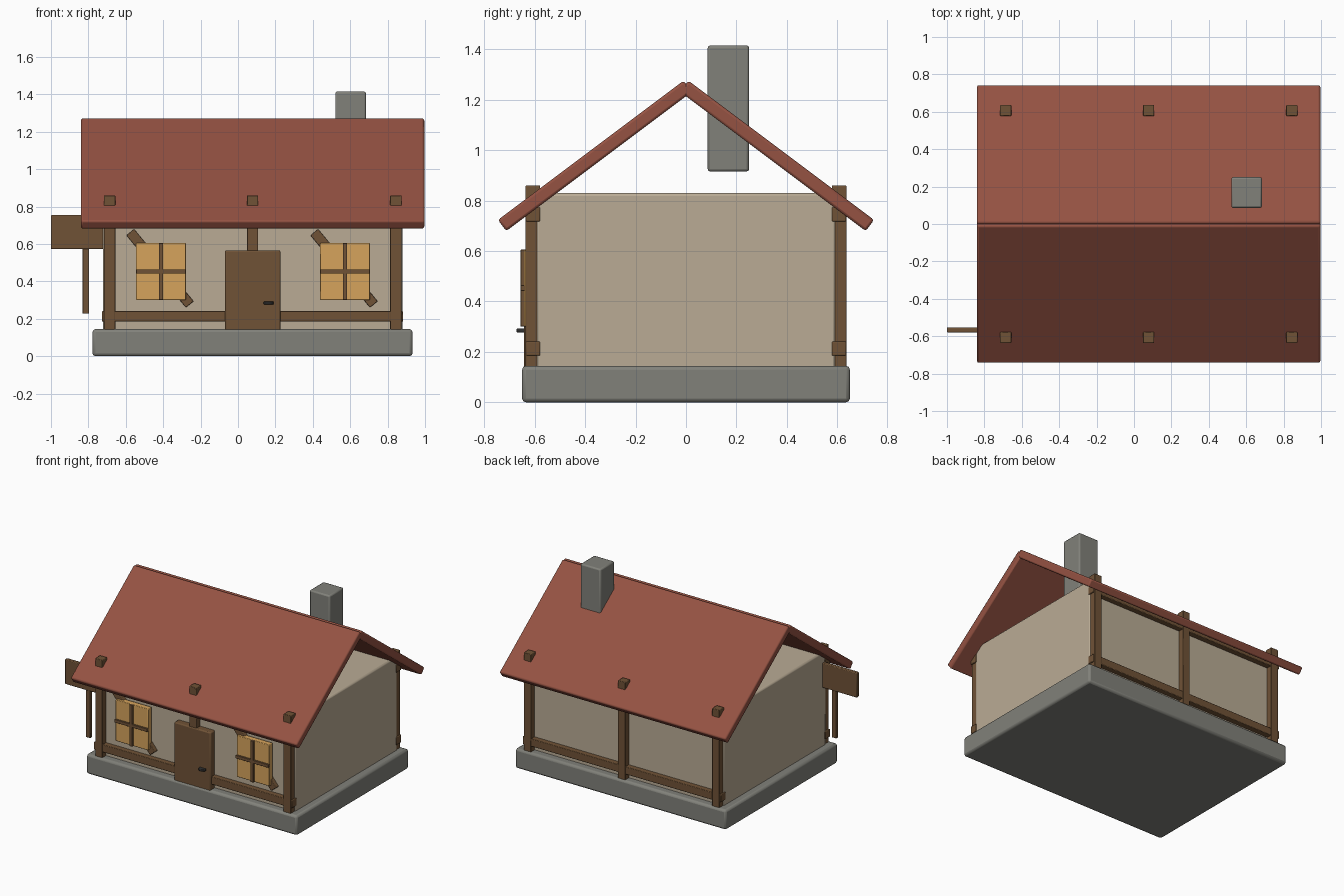
import bpy, math

if "Cube" in bpy.data.objects:
    bpy.data.objects.remove(bpy.data.objects["Cube"])


def material(name, rgb):
    m = bpy.data.materials.new(name)
    m.diffuse_color = (*rgb, 1)
    m.use_nodes = True
    m.node_tree.nodes["Principled BSDF"].inputs["Base Color"].default_value = m.diffuse_color
    return m


STONE = material("stone", (0.22, 0.22, 0.195))
PLASTER = material("plaster", (0.49, 0.41, 0.30))
WOOD = material("wood", (0.16, 0.085, 0.037))
TILE = material("tile", (0.30, 0.085, 0.055))
GLOW = material("window_glow", (0.67, 0.37, 0.107))
IRON = material("iron", (0.03, 0.03, 0.03))


def finish(ob, name, mat, bevel):
    ob.name = name
    ob.data.materials.append(mat)
    if bevel:
        b = ob.modifiers.new("bevel", 'BEVEL')
        b.width, b.segments = bevel, 2
    bpy.ops.object.shade_smooth_by_angle(angle=math.radians(30))
    return ob


def block(name, center, size, mat, bevel=0.004, rot=(0, 0, 0)):
    bpy.ops.mesh.primitive_cube_add(size=1, location=center, rotation=rot)
    ob = bpy.context.object
    ob.scale = size
    bpy.ops.object.transform_apply(location=False, rotation=False, scale=True)
    return finish(ob, name, mat, bevel)


def box(name, x, y, z, mat, bevel=0.004):
    spans = (x, y, z)
    return block(name, [(a + b) / 2 for a, b in spans],
                 [b - a for a, b in spans], mat, bevel)


CX = 0.078  # middle of the house body

# Foundation and walls
box("foundation", (-0.778, 0.933), (-0.65, 0.65), (0, 0.145), STONE, 0.016)
box("walls", (-0.722, 0.879), (-0.594, 0.594), (0.13, 0.83), PLASTER, 0.012)

# Timber frame on the front and back
for s, side in ((-1, "front"), (1, "back")):
    for i, x in enumerate((-0.686, CX, 0.844)):
        block(f"{side}_post_{i}", (x, s * 0.607, 0.5), (0.06, 0.058, 0.72), WOOD)
    for level, z in (("lower", 0.213), ("upper", 0.745)):
        block(f"{side}_{level}_beam", (CX, s * 0.606, z), (1.61, 0.056, 0.056), WOOD)

# Roof slopes meeting at the ridge
slope = math.atan(0.75)
for s, side in ((-1, "front"), (1, "back")):
    block(f"{side}_roof", (CX, s * 0.361, 0.977), (1.836, 0.92, 0.055), TILE, 0.01,
          (-s * slope, 0, 0))

# Chimney
box("chimney", (0.52, 0.684), (0.086, 0.25), (0.915, 1.415), STONE, 0.01)

# Door and round handle
box("door", (-0.07, 0.227), (-0.642, -0.58), (0.13, 0.566), WOOD, 0.008)
bpy.ops.mesh.primitive_cylinder_add(vertices=16, radius=0.027, depth=0.015,
                                    location=(0.164, -0.645, 0.285))
finish(bpy.context.object, "door_handle", IRON, 0.003)

# Windows with crossed bars, each with a diagonal brace behind
for side, x in (("left", -0.412), ("right", 0.572)):
    block(f"{side}_window", (x, -0.622, 0.453), (0.266, 0.042, 0.304), GLOW)
    block(f"{side}_vertical_bar", (x, -0.646, 0.453), (0.023, 0.02, 0.304), WOOD, 0.002)
    block(f"{side}_horizontal_bar", (x, -0.646, 0.453), (0.266, 0.02, 0.023), WOOD, 0.002)
    block(f"{side}_brace", (x - 0.005, -0.605, 0.47), (0.5, 0.04, 0.053), WOOD, 0.004,
          (0, math.radians(50.5), 0))

# Side board with its hanging pole
box("side_board", (-1.0, -0.63), (-0.58, -0.553), (0.573, 0.755), WOOD, 0.005)
box("side_pole", (-0.831, -0.796), (-0.578, -0.555), (0.228, 0.6), WOOD, 0.003)
